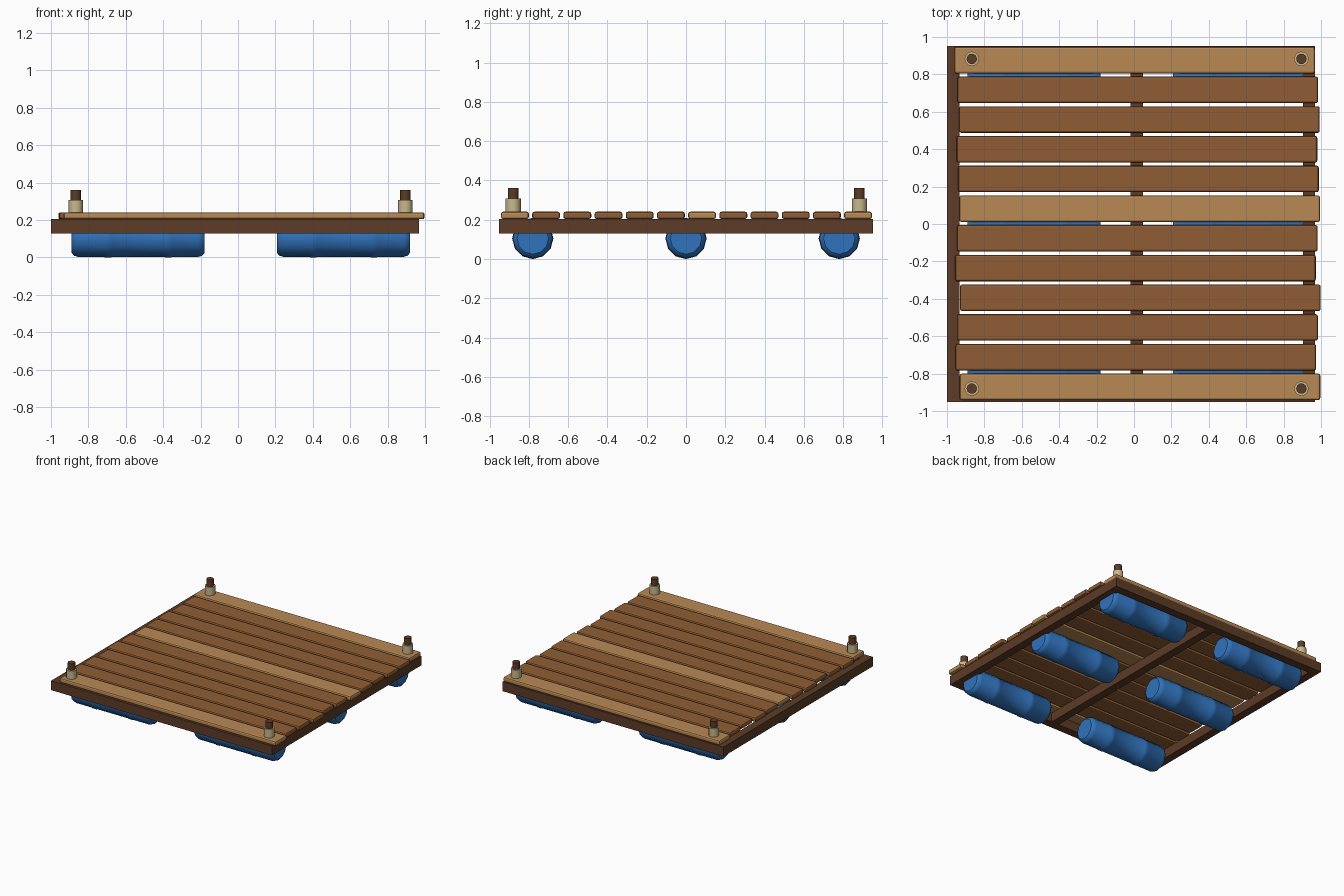
import bpy, bmesh, math
from mathutils import Matrix, Vector

if "Cube" in bpy.data.objects:
    bpy.data.objects.remove(bpy.data.objects["Cube"])


def material(name, rgb):
    m = bpy.data.materials.new(name)
    m.diffuse_color = (*rgb, 1)
    m.use_nodes = True
    m.node_tree.nodes["Principled BSDF"].inputs["Base Color"].default_value = m.diffuse_color
    return m


DARK = material("dark_wood", (0.11, 0.045, 0.02, 1)[:3])
WOOD = material("plank_wood", (0.28, 0.11, 0.035))
LIGHT = material("pale_wood", (0.48, 0.25, 0.09))
BLUE = material("blue_plastic", (0.03, 0.17, 0.5))
ROPE = material("rope", (0.58, 0.48, 0.27))


def finish(bm, name, mat, smooth=None):
    bmesh.ops.recalc_face_normals(bm, faces=bm.faces)
    me = bpy.data.meshes.new(name)
    bm.to_mesh(me)
    bm.free()
    me.materials.append(mat)
    ob = bpy.data.objects.new(name, me)
    bpy.context.collection.objects.link(ob)
    if smooth:
        bpy.ops.object.select_all(action='DESELECT')
        ob.select_set(True)
        bpy.context.view_layer.objects.active = ob
        bpy.ops.object.shade_smooth_by_angle(angle=math.radians(smooth))
    return ob


def box(name, x, y, z, mat, bevel=0):
    bm = bmesh.new()
    bmesh.ops.create_cube(bm, size=1)
    size = Vector((x[1] - x[0], y[1] - y[0], z[1] - z[0]))
    mid = Vector((sum(x), sum(y), sum(z))) / 2
    bmesh.ops.transform(bm, verts=bm.verts,
                        matrix=Matrix.Translation(mid) @ Matrix.Diagonal(size).to_4x4())
    if bevel:
        bmesh.ops.bevel(bm, geom=bm.edges[:], offset=bevel, segments=2,
                        profile=0.5, affect='EDGES')
    return finish(bm, name, mat)


def lathe(name, profile, sides, matrix, mat, smooth=40):
    """Closed turned solid; profile is (radius, height) pairs."""
    bm = bmesh.new()
    rings = [[bm.verts.new((r * math.cos(2 * math.pi * i / sides),
                            r * math.sin(2 * math.pi * i / sides), h))
              for i in range(sides)] for r, h in profile]
    for a, b in zip(rings, rings[1:]):
        for i in range(sides):
            j = (i + 1) % sides
            bm.faces.new((a[i], a[j], b[j], b[i]))
    bm.faces.new(rings[0][::-1])
    bm.faces.new(rings[-1])
    bmesh.ops.transform(bm, verts=bm.verts, matrix=matrix)
    return finish(bm, name, mat, smooth)


# Frame: three cross beams and two long beams
FZ = (0.129, 0.204)
for name, x in (("left", -0.967), ("middle", 0.015), ("right", 0.936)):
    box(f"{name}_cross_beam", (x - 0.033, x + 0.033), (-0.952, 0.952), FZ, DARK)
for name, s in (("front", -1), ("back", 1)):
    y = s * 0.919
    box(f"{name}_beam", (-0.998, 0.967), (y - 0.033, y + 0.033), FZ, DARK)

# Deck planks, back to front, slightly staggered lengthwise
stagger = [0.003, 0.021, 0.029, 0.016, 0.024, 0.03,
           0.018, 0.008, 0.034, 0.019, 0.01, 0.032]
for i, cx in enumerate(stagger):
    cy = 0.876 - i * 0.1588
    box(f"deck_plank_{i + 1}", (cx - 0.964, cx + 0.964), (cy - 0.071, cy + 0.071),
        (0.204, 0.241), LIGHT if i in (0, 5, 11) else WOOD, 0.011)

# Barrel floats with chamfered rims and two raised hoops
half = [(0.105, 0.145), (0.105, 0.177), (0.102, 0.183), (0.102, 0.322),
        (0.096, 0.343), (0.08, 0.356)]
half = [(0.102, 0.139)] + half
barrel = [(r, -h) for r, h in reversed(half)] + half
for cx in (-0.534, 0.564):
    for cy in (-0.78, 0, 0.78):
        lathe("barrel_float", barrel, 12,
              Matrix.Translation((cx, cy, 0.105)) @ Matrix.Rotation(math.pi / 2, 4, 'Y'),
              BLUE)

# Corner mooring posts with rope collars
for cx in (-0.867, 0.895):
    for cy in (-0.88, 0.883):
        at = Matrix.Translation((cx, cy, 0))
        lathe("mooring_post", [(0.028, 0.206), (0.028, 0.361)], 10, at, DARK)
        lathe("rope_collar", [(0.039, 0.235), (0.039, 0.308)], 12, at, ROPE)
